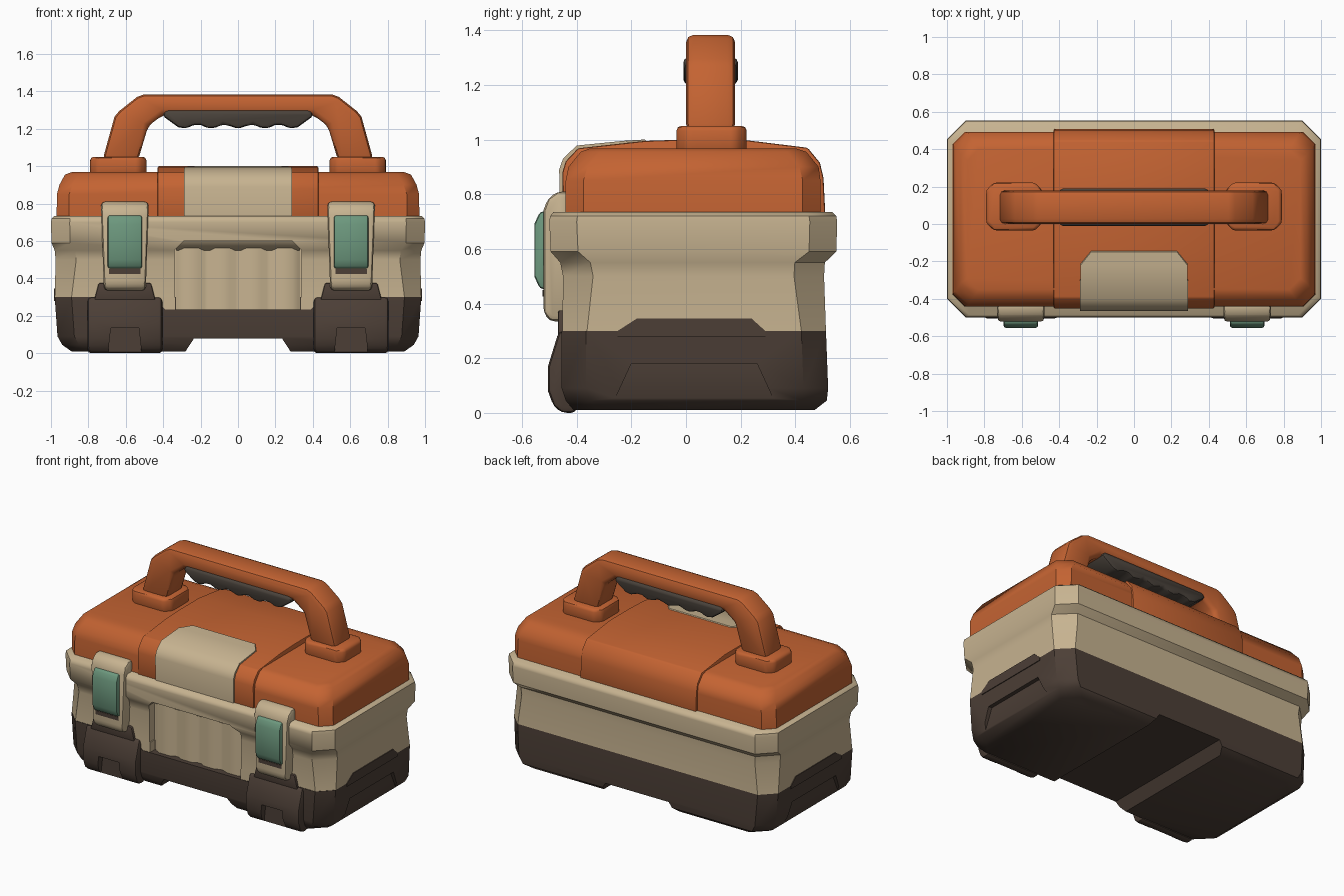
import bpy, bmesh, math

cube = bpy.data.objects.get("Cube")
if cube:
    bpy.data.objects.remove(cube)


def material(name, rgb):
    m = bpy.data.materials.new(name)
    m.use_nodes = True
    m.diffuse_color = (*rgb, 1)
    m.node_tree.nodes["Principled BSDF"].inputs["Base Color"].default_value = (*rgb, 1)
    return m


ORANGE = material("burnt orange", (0.55, 0.125, 0.032))
BEIGE = material("warm beige", (0.57, 0.45, 0.28))
BROWN = material("dark brown", (0.072, 0.049, 0.037))
GREEN = material("sage green", (0.15, 0.31, 0.205))
GREY = material("grip grey", (0.068, 0.055, 0.044))
parts, cutters = [], []


def loft(name, rings, mat, bevel=0.0):
    """Skin closed point rings and cap both ends."""
    bm = bmesh.new()
    loops = [[bm.verts.new(p) for p in ring] for ring in rings]
    n = len(loops[0])
    for a, b in zip(loops, loops[1:]):
        for i in range(n):
            j = (i + 1) % n
            bm.faces.new((a[i], a[j], b[j], b[i]))
    bm.faces.new(loops[0])
    bm.faces.new(loops[-1])
    bmesh.ops.recalc_face_normals(bm, faces=bm.faces)
    mesh = bpy.data.meshes.new(name)
    bm.to_mesh(mesh)
    bm.free()
    ob = bpy.data.objects.new(name, mesh)
    bpy.context.collection.objects.link(ob)
    if mat:
        mesh.materials.append(mat)
        parts.append(ob)
    else:
        ob.hide_render = True
        cutters.append(ob)
    if bevel:
        add_bevel(ob, bevel)
    return ob


def add_bevel(ob, width):
    mod = ob.modifiers.new("bevel", 'BEVEL')
    mod.width, mod.segments = width, 2
    mod.limit_method, mod.angle_limit = 'ANGLE', math.radians(30)


def prism(name, outline, axis, lo, hi, mat, bevel=0.0):
    """Extrude a flat outline along one axis."""
    place = {'x': lambda a, b, t: (t, a, b),
             'y': lambda a, b, t: (a, t, b),
             'z': lambda a, b, t: (a, b, t)}[axis]
    return loft(name, [[place(a, b, t) for a, b in outline] for t in (lo, hi)], mat, bevel)


def ring(z, x, front, back, c):
    """Rectangle with clipped corners."""
    return [(-x + c, front, z), (x - c, front, z), (x, front + c, z), (x, back - c, z),
            (x - c, back, z), (-x + c, back, z), (-x, back - c, z), (-x, front + c, z)]


def mirrored(points):
    """Complete a right half outline with its left half."""
    return points + [(-a, b) for a, b in reversed(points)]


def cut(ob, cutter):
    mod = ob.modifiers.new("cut", 'BOOLEAN')
    mod.operation, mod.object, mod.solver = 'DIFFERENCE', cutter, 'EXACT'


# Dark base with an arch underneath and side recesses
base = loft("base", [ring(*r) for r in (
    (0.01, 0.89, -0.41, 0.47, 0.09), (0.045, 0.94, -0.44, 0.515, 0.09),
    (0.09, 0.965, -0.455, 0.52, 0.09), (0.30, 0.98, -0.455, 0.512, 0.09))], BROWN)
cut(base, prism("arch_cutter", mirrored([(0.30, -0.02), (0.235, 0.08)]), 'y', -1, 1, None))
cut(base, prism("front_cutter", mirrored([(0.39, 0.235), (0.475, 0.315)]), 'y', -1, -0.40, None))
side_outline = [(-0.26, 0.05), (0.32, 0.05), (0.26, 0.18), (-0.20, 0.18)]
raised_outline = [(-0.25, 0.28), (0.29, 0.28), (0.29, 0.30), (0.24, 0.345), (-0.18, 0.345), (-0.25, 0.30)]
for s, side in ((1, "left"), (-1, "right")):
    lo, hi = sorted((s * 0.945, s * 1.1))
    cut(base, prism(side + "_side_cutter", side_outline, 'x', lo, hi, None))
    lo, hi = sorted((s * 0.9, s * 0.984))
    prism(side + "_base_tab", raised_outline, 'x', lo, hi, BROWN)

# Beige tub with flared rim
tub = loft("tub", [ring(*r) for r in (
    (0.30, 0.98, -0.452, 0.512, 0.09), (0.50, 0.975, -0.45, 0.505, 0.11),
    (0.55, 0.98, -0.46, 0.508, 0.11), (0.59, 0.997, -0.495, 0.55, 0.10),
    (0.70, 1.0, -0.50, 0.553, 0.10), (0.72, 0.997, -0.497, 0.55, 0.10),
    (0.735, 0.98, -0.485, 0.535, 0.10))], BEIGE)
cut(tub, prism("recess_cutter", mirrored([(0.34, 0.2), (0.34, 0.55), (0.29, 0.60)]), 'y', -1, -0.40, None))

# Fluted panel inside the front recess
flutes = [(-0.36, -0.38)]
for i in range(4):
    x = -0.25 + i * 0.1667
    flutes += [(x - 0.07, -0.408), (x - 0.04, -0.425), (x + 0.04, -0.425), (x + 0.07, -0.408)]
prism("fluted_panel", flutes + [(0.36, -0.38)], 'z', 0.23, 0.61, BEIGE)
prism("recess_hood", [(-0.39, 0.61), (-0.47, 0.61), (-0.46, 0.59), (-0.41, 0.55), (-0.39, 0.55)],
      'x', -0.33, 0.33, BEIGE)

# Front feet, latches, handle mounts: one set per side
foot_profile = [(-0.40, 0.0), (-0.455, 0.0), (-0.485, 0.025), (-0.505, 0.08),
                (-0.505, 0.17), (-0.465, 0.30), (-0.40, 0.30)]
latch_profile = [(-0.42, 0.81), (-0.47, 0.81), (-0.505, 0.785), (-0.522, 0.74),
                 (-0.522, 0.37), (-0.50, 0.335), (-0.42, 0.335)]
button_profile = [(-0.50, 0.74), (-0.535, 0.735), (-0.555, 0.69), (-0.555, 0.50),
                  (-0.535, 0.455), (-0.50, 0.45)]
for s, side in ((1, "left"), (-1, "right")):
    c = s * 0.605
    filler = [(s * x, z) for x, z in ((0.335, 0.235), (0.39, 0.235), (0.465, 0.302), (0.335, 0.302))]
    prism(side + "_recess_shoulder", filler, 'y', -0.452, -0.38, BEIGE)
    foot = prism(side + "_front_foot", foot_profile, 'x', c - 0.2, c + 0.2, BROWN)
    add_bevel(foot, 0.02)
    notch = [(c - 0.10, -0.1), (c + 0.10, -0.1), (c + 0.075, 0.135), (c - 0.075, 0.135)]
    cut(foot, prism(side + "_foot_notch", notch, 'y', -1, -0.46, None))
    collar = [(c - 0.165, 0.28), (c + 0.165, 0.28), (c + 0.14, 0.375), (c - 0.14, 0.375)]
    prism(side + "_latch_collar", collar, 'y', -0.468, -0.40, BROWN, 0.008)
    latch = prism(side + "_latch", latch_profile, 'x', c - 0.127, c + 0.127, BEIGE, 0.022)
    for v in latch.data.vertices:
        if v.co.z < 0.4:
            v.co.x = c + (v.co.x - c) * 0.88
    prism(side + "_latch_button", button_profile, 'x', c - 0.092, c + 0.092, GREEN, 0.012)
    prism(side + "_latch_slot", [(c - 0.085, 0.425), (c + 0.085, 0.425), (c + 0.085, 0.45), (c - 0.085, 0.45)],
          'y', -0.525, -0.518, BROWN)
    m = s * 0.64
    loft(side + "_handle_mount", [[(x + m, y, z) for x, y, z in ring(z0, 0.15, -0.035, 0.222, 0.04)]
                                  for z0 in (0.95, 1.05)], ORANGE, 0.018)

# Lid with a raised centre band
loft("lid", [ring(*r) for r in (
    (0.72, 0.97, -0.44, 0.492, 0.065), (0.85, 0.968, -0.44, 0.492, 0.065),
    (0.90, 0.955, -0.43, 0.485, 0.07), (0.955, 0.925, -0.385, 0.44, 0.07),
    (0.968, 0.89, -0.35, 0.40, 0.06))], ORANGE)
prism("lid_band", [(-0.45, 0.72), (-0.452, 0.88), (-0.44, 0.92), (-0.395, 0.968), (-0.15, 0.995),
                   (0.0, 1.0), (0.2, 1.0), (0.445, 0.97), (0.49, 0.915), (0.503, 0.86), (0.51, 0.72)],
      'x', -0.43, 0.43, ORANGE, 0.008)

# Beige plate wrapping over the lid front
plate_sections = [(-0.46, 0.72, 0.29), (-0.464, 0.89, 0.29), (-0.45, 0.93, 0.29), (-0.40, 0.978, 0.29),
                  (-0.22, 0.996, 0.285), (-0.15, 1.0, 0.23)]
loft("lid_plate", [[(-w, y, z), (w, y, z), (w, y + 0.03, z - 0.03), (-w, y + 0.03, z - 0.03)]
                   for y, z, w in plate_sections], BEIGE)

# Carry handle and scalloped grip
prism("handle", mirrored([(0.725, 1.03), (0.66, 1.265), (0.635, 1.295), (0.54, 1.37), (0.505, 1.383)])
      [:5] + [(-x, z) for x, z in ((0.505, 1.383), (0.54, 1.37), (0.635, 1.295), (0.66, 1.265), (0.725, 1.03))]
      + [(-0.535, 1.03), (-0.48, 1.215), (-0.40, 1.275), (0.40, 1.275), (0.48, 1.215), (0.535, 1.03)],
      'y', 0.0, 0.18, ORANGE, 0.028)
scallops = [(x / 100, 1.212 - 0.012 * math.cos(x / 100 * math.tau / 0.145)) for x in range(-32, 33, 4)]
prism("grip", [(0.385, 1.30), (-0.385, 1.30), (-0.405, 1.27)] + scallops + [(0.405, 1.27)],
      'y', -0.01, 0.19, GREY, 0.02)

# Apply modifiers, then smooth with sharp edges kept
bpy.ops.object.select_all(action='DESELECT')
for ob in parts:
    ob.select_set(True)
bpy.context.view_layer.objects.active = parts[0]
bpy.ops.object.convert(target='MESH')
bpy.ops.object.shade_smooth_by_angle(angle=math.radians(40))
for ob in cutters:
    bpy.data.objects.remove(ob)
